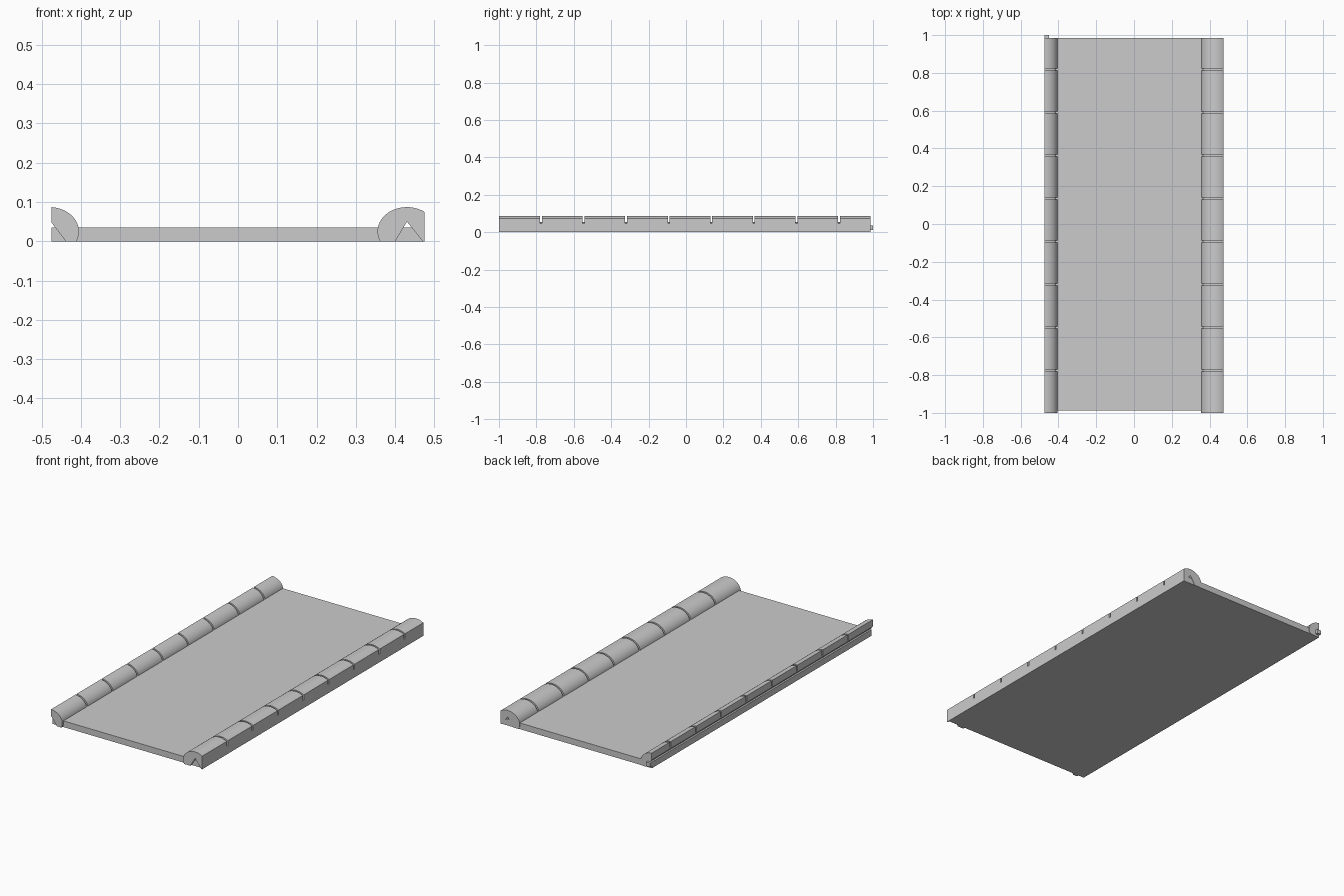
import bpy, bmesh, math

if "Cube" in bpy.data.objects:
    bpy.data.objects.remove(bpy.data.objects["Cube"])

GREY = (0.6, 0.6, 0.6, 1)
mat = bpy.data.materials.new("plain grey")
mat.use_nodes = True
mat.diffuse_color = GREY
mat.node_tree.nodes["Principled BSDF"].inputs["Base Color"].default_value = GREY


def extrude_profile(name, profile, spans):
    """Extrude an x/z outline along y over each (start, end) span."""
    bm = bmesh.new()
    for y0, y1 in spans:
        face = bm.faces.new([bm.verts.new((x, y0, z)) for x, z in profile])
        ext = bmesh.ops.extrude_face_region(bm, geom=[face], use_keep_orig=True)
        verts = [g for g in ext["geom"] if isinstance(g, bmesh.types.BMVert)]
        bmesh.ops.translate(bm, verts=verts, vec=(0, y1 - y0, 0))
    bmesh.ops.recalc_face_normals(bm, faces=bm.faces)
    mesh = bpy.data.meshes.new(name)
    bm.to_mesh(mesh)
    bm.free()
    mesh.materials.append(mat)
    obj = bpy.data.objects.new(name, mesh)
    bpy.context.collection.objects.link(obj)
    bpy.ops.object.select_all(action="DESELECT")
    bpy.context.view_layer.objects.active = obj
    obj.select_set(True)
    bpy.ops.object.shade_smooth_by_angle(angle=math.radians(30))


def box(x0, x1, z0, z1):
    return [(x0, z0), (x1, z0), (x1, z1), (x0, z1)]


HALF = 0.475      # half width of the whole panel
CZ = 0.025        # height of the ridge centre


def arc(cx, rx, rz, a0, a1, steps=20):
    angles = [a0 + (a1 - a0) * i / steps for i in range(steps + 1)]
    return [(cx + rx * math.cos(a), CZ + rz * math.sin(a)) for a in angles]


def wide_ridge(rx, rz):
    """Ridge cut flat on its outer side, with a V tunnel underneath."""
    cx = 0.43
    low = math.asin(min(CZ / rz, 0.45))
    pts = arc(cx, rx, rz, math.acos((HALF - cx) / rx), math.pi + low)
    return pts + [(pts[-1][0], 0), (cx - 0.03, 0), (cx, 0.05),
                  (cx + 0.04, 0), (HALF, 0)]


def half_ridge(rx, rz):
    """Half ridge on the other edge, open along the outer side."""
    cx = -0.48
    low = math.asin(min(CZ / rz, 0.45))
    pts = arc(cx, rx, rz, math.acos((-HALF - cx) / rx), -low)
    return pts + [(pts[-1][0], 0), (-0.438, 0), (-HALF, 0.048)]


# Flat panel
extrude_profile("base_panel", box(-HALF, HALF, 0, 0.035), [(-0.988, 0.984)])

# Rows of rounded caps separated by narrow gaps
START, END, PITCH, GAP = -1.0, 0.986, 0.2275, 0.01
cuts = [-0.775 + PITCH * i for i in range(8)]
starts = [START] + [c + GAP / 2 for c in cuts]
ends = [c - GAP / 2 for c in cuts] + [END]
caps = list(zip(starts, ends))
joints = [(c - GAP / 2, c + GAP / 2) for c in cuts]

for side, shape in (("left", wide_ridge), ("right", half_ridge)):
    extrude_profile(side + "_ridge_caps", shape(0.075, 0.062), caps)
    extrude_profile(side + "_ridge_joints", shape(0.068, 0.029), joints)

# Small locating peg at the back corner
extrude_profile("corner_peg", box(-HALF, -0.45, 0.012, 0.035), [(0.98, 1.0)])
